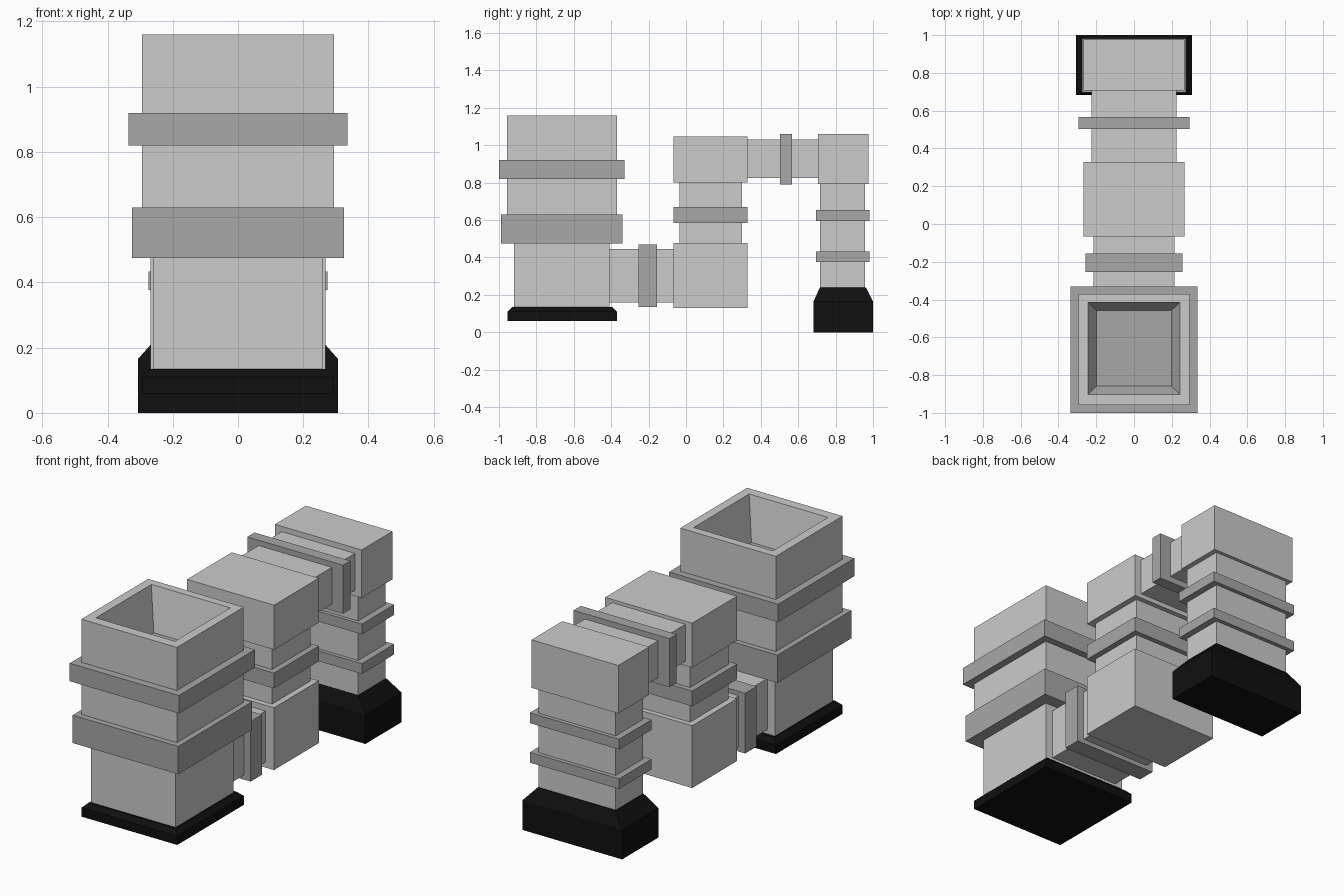
import bpy, bmesh

if "Cube" in bpy.data.objects:
    bpy.data.objects.remove(bpy.data.objects["Cube"])


def material(name, v):
    m = bpy.data.materials.new(name)
    m.diffuse_color = (v, v, v, 1)
    m.use_nodes = True
    m.node_tree.nodes["Principled BSDF"].inputs["Base Color"].default_value = m.diffuse_color
    return m


DARK = material("dark_grey", 0.39)
BLACK = material("black", 0.005)


def loft(name, levels, mat=None):
    """Stack of rectangles (half_x, y0, y1, z) joined by walls, capped at both ends."""
    bm = bmesh.new()
    rings = []
    for hx, y0, y1, z in levels:
        rings.append([bm.verts.new((x, y, z)) for x, y in
                      ((-hx, y0), (hx, y0), (hx, y1), (-hx, y1))])
    bm.faces.new(rings[0][::-1])
    for a, b in zip(rings, rings[1:]):
        for i in range(4):
            j = (i + 1) % 4
            bm.faces.new((a[i], a[j], b[j], b[i]))
    bm.faces.new(rings[-1])
    me = bpy.data.meshes.new(name)
    bm.to_mesh(me)
    bm.free()
    ob = bpy.data.objects.new(name, me)
    bpy.context.collection.objects.link(ob)
    if mat:
        me.materials.append(mat)
    return ob


def box(name, hx, y0, y1, z0, z1, mat=None):
    return loft(name, [(hx, y0, y1, z0), (hx, y0, y1, z1)], mat)


# Front chimney: chamfered foot, body, collars and hollow upper section
loft("front_foot", [(0.295, -0.955, -0.37, 0.06), (0.295, -0.955, -0.37, 0.11),
                    (0.268, -0.93, -0.395, 0.135)], BLACK)
box("front_body", 0.26, -0.92, -0.41, 0.13, 0.48)
box("front_lower_collar", 0.325, -0.99, -0.34, 0.475, 0.63, DARK)
loft("front_upper_section", [(0.294, -0.957, -0.37, 0.62), (0.294, -0.957, -0.37, 1.16),
                             (0.243, -0.902, -0.415, 1.16), (0.143, -0.805, -0.51, 0.635)])
box("front_upper_collar", 0.336, -1.0, -0.33, 0.82, 0.92, DARK)

# Lower horizontal duct
box("lower_duct", 0.215, -0.415, -0.06, 0.16, 0.445)
box("lower_duct_collar", 0.256, -0.255, -0.155, 0.135, 0.47, DARK)

# Middle riser with elbow blocks
box("lower_elbow", 0.268, -0.066, 0.328, 0.13, 0.477)
box("middle_riser", 0.235, -0.036, 0.30, 0.47, 0.81)
box("middle_riser_collar", 0.268, -0.067, 0.328, 0.585, 0.67, DARK)
box("upper_elbow", 0.268, -0.066, 0.328, 0.80, 1.048)

# Upper horizontal duct
box("upper_duct", 0.226, 0.32, 0.712, 0.825, 1.03)
box("upper_duct_collar", 0.295, 0.503, 0.567, 0.79, 1.06, DARK)

# Rear downpipe with two collars and tapered foot
box("rear_elbow", 0.267, 0.706, 0.977, 0.793, 1.06)
box("rear_downpipe", 0.238, 0.717, 0.958, 0.23, 0.80)
for i, z in enumerate((0.376, 0.596)):
    box(f"rear_collar_{i + 1}", 0.275, 0.696, 0.981, z, z + 0.057, DARK)
loft("rear_foot", [(0.307, 0.682, 1.0, 0), (0.307, 0.682, 1.0, 0.165),
                   (0.24, 0.716, 0.962, 0.24)], BLACK)
